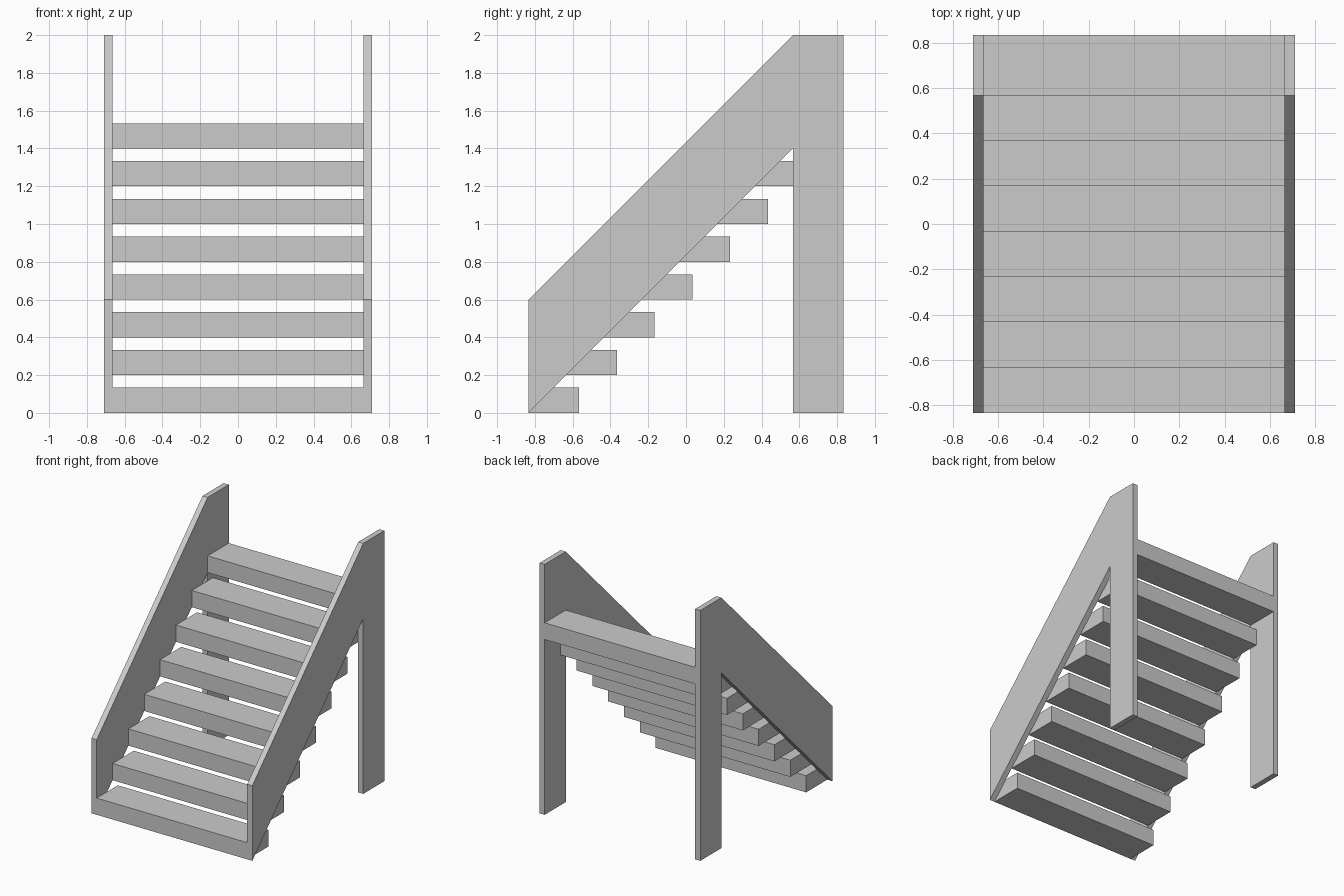
import bpy

if "Cube" in bpy.data.objects:
    bpy.data.objects.remove(bpy.data.objects["Cube"])

STEPS = 8
RISE = 0.2            # equal to the run, so the flight climbs at 45 degrees
TREAD_D, TREAD_H = 0.2667, 0.1333
Y0, Y1 = -0.8333, 0.8333
X_IN, X_OUT = 0.665, 0.71


def extrude_x(name, profile, xa, xb):
    """Solid made from a (y, z) profile swept from xa to xb."""
    n = len(profile)
    verts = [(x, y, z) for x in (xa, xb) for y, z in profile]
    faces = [tuple(range(n - 1, -1, -1)), tuple(range(n, 2 * n))]
    faces += [(i, (i + 1) % n, n + (i + 1) % n, n + i) for i in range(n)]
    mesh = bpy.data.meshes.new(name)
    mesh.from_pydata(verts, [], faces)
    mesh.update()
    obj = bpy.data.objects.new(name, mesh)
    bpy.context.collection.objects.link(obj)
    return obj


# Side panels: sloped balustrade and rear post in one outline
yp = Y1 - TREAD_D
side = [(Y0, 0), (yp, 1.4), (yp, 0), (Y1, 0), (Y1, 2), (yp, 2), (Y0, 0.6)]
extrude_x("right_side_panel", side, X_IN, X_OUT)
extrude_x("left_side_panel", side, -X_OUT, -X_IN)

# Treads between the panels
for i in range(STEPS):
    y, z = Y0 + RISE * i, RISE * i
    tread = [(y, z), (y + TREAD_D, z), (y + TREAD_D, z + TREAD_H), (y, z + TREAD_H)]
    extrude_x(f"tread_{i + 1}", tread, -X_IN, X_IN)
